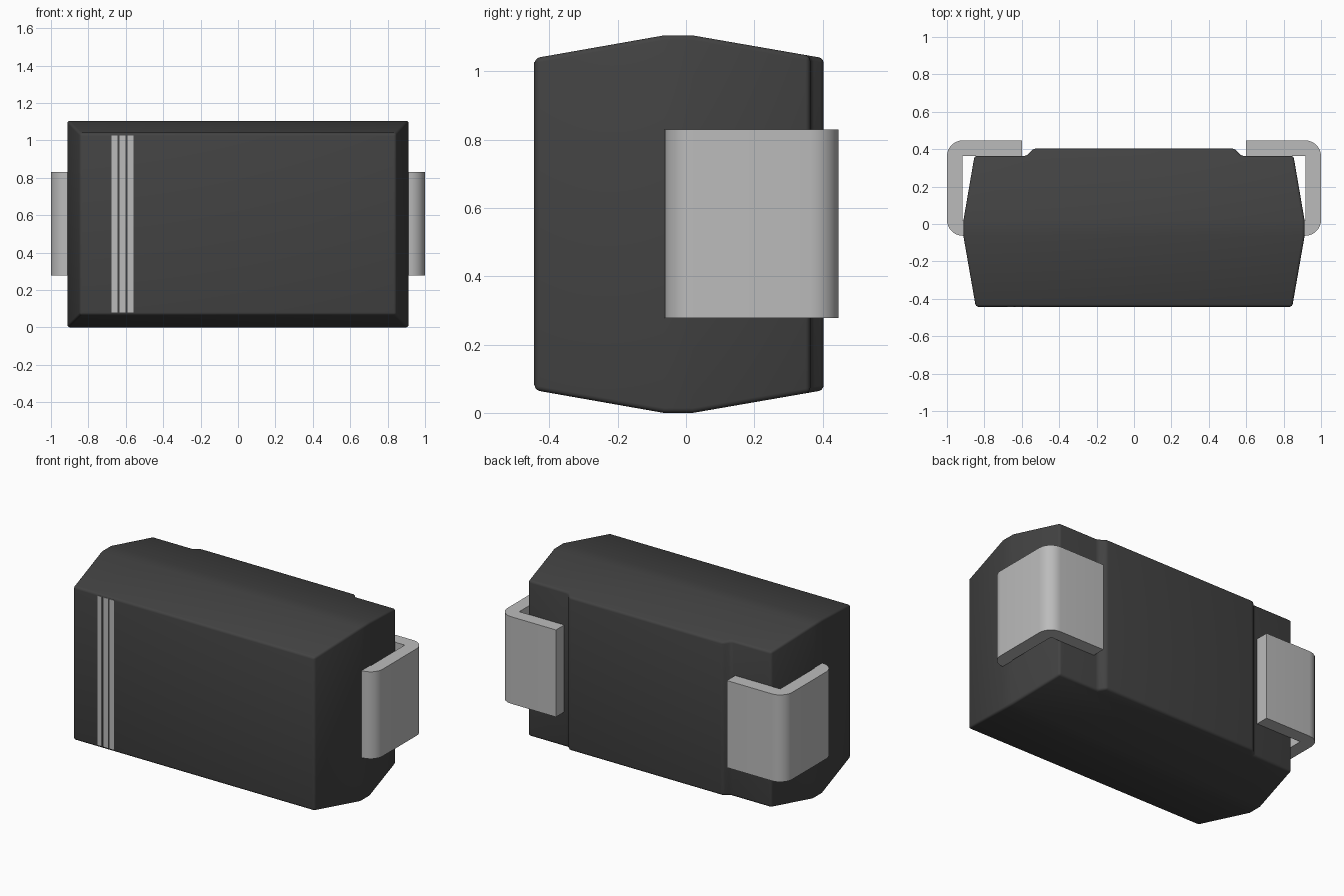
import bpy, bmesh, math

if "Cube" in bpy.data.objects:
    bpy.data.objects.remove(bpy.data.objects["Cube"])

ZC = 0.5525  # middle height


def material(name, rgb):
    m = bpy.data.materials.new(name)
    m.diffuse_color = (*rgb, 1)
    m.use_nodes = True
    m.node_tree.nodes["Principled BSDF"].inputs["Base Color"].default_value = m.diffuse_color
    return m


def make_object(name, bm, mat=None):
    bmesh.ops.recalc_face_normals(bm, faces=bm.faces)
    me = bpy.data.meshes.new(name)
    bm.to_mesh(me)
    bm.free()
    ob = bpy.data.objects.new(name, me)
    bpy.context.collection.objects.link(ob)
    if mat:
        me.materials.append(mat)
    return ob


def prism(name, profile, z0, z1, mat=None):
    """Extrude an XY outline from z0 to z1."""
    bm = bmesh.new()
    face = bm.faces.new([bm.verts.new((x, y, z0)) for x, y in profile])
    ext = bmesh.ops.extrude_face_region(bm, geom=[face])
    top = [v for v in ext["geom"] if isinstance(v, bmesh.types.BMVert)]
    bmesh.ops.translate(bm, verts=top, vec=(0, 0, z1 - z0))
    return make_object(name, bm, mat)


def arc(cx, cy, r, a0, a1, n=8):
    return [(cx + r * math.cos(math.radians(a0 + (a1 - a0) * i / n)),
             cy + r * math.sin(math.radians(a0 + (a1 - a0) * i / n))) for i in range(n + 1)]


def activate(ob):
    bpy.ops.object.select_all(action='DESELECT')
    ob.select_set(True)
    bpy.context.view_layer.objects.active = ob


dark = material("dark_plastic", (0.055, 0.055, 0.055))
metal = material("metal", (0.5, 0.5, 0.5))
paint = material("light_stripe", (0.5, 0.5, 0.5))

# Body: rectangular rings lofted along y, drafted to front and back
bm = bmesh.new()
rings = []
for y, hx, hz in [(-0.443, 0.846, 0.486), (-0.065, 0.912, 0.5525),
                  (0.02, 0.912, 0.5525), (0.403, 0.846, 0.486)]:
    rings.append([bm.verts.new((sx * hx, y, ZC + sz * hz))
                  for sx, sz in [(-1, -1), (1, -1), (1, 1), (-1, 1)]])
for a, b in zip(rings, rings[1:]):
    for i in range(4):
        j = (i + 1) % 4
        bm.faces.new((a[i], a[j], b[j], b[i]))
bm.faces.new(rings[0])
bm.faces.new(rings[-1])
body = make_object("body", bm, dark)

# Recesses on the back for the leads
for s in (-1, 1):
    cutter = prism("recess_cutter",
                   [(s * x, y) for x, y in [(0.525, 0.42), (0.573, 0.364), (1.2, 0.364), (1.2, 0.42)]],
                   -0.2, 1.4)
    cutter.hide_render = True
    mod = body.modifiers.new("recess", 'BOOLEAN')
    mod.operation = 'DIFFERENCE'
    mod.solver = 'EXACT'
    mod.object = cutter
    activate(body)
    bpy.ops.object.modifier_apply(modifier=mod.name)
    bpy.data.objects.remove(cutter)

# Softened body edges
bev = body.modifiers.new("soft_edges", 'BEVEL')
bev.width = 0.014
bev.segments = 3
bev.limit_method = 'ANGLE'
bev.angle_limit = math.radians(25)
bpy.ops.object.modifier_apply(modifier=bev.name)
bpy.ops.object.shade_smooth_by_angle(angle=math.radians(35))

# Bent leads: wrap from each end face round to the back
R = 0.085
outline = ([(0.60, 0.364), (0.916, 0.364), (0.916, 0.02), (0.88, 0.02), (0.88, -0.063)]
           + arc(1 - R, -0.063 + R, R, -90, 0)
           + arc(1 - R, 0.447 - R, R, 0, 90)
           + [(0.60, 0.447)])
for side, s in (("left", -1), ("right", 1)):
    lead = prism(side + "_lead", [(s * x, y) for x, y in outline], 0.278, 0.83, metal)
    activate(lead)
    bpy.ops.object.shade_smooth_by_angle(angle=math.radians(30))

# Polarity stripes on the front
for i in range(3):
    x = -0.675 + i * 0.0425
    prism(f"stripe_{i + 1}",
          [(x, -0.445), (x + 0.03, -0.445), (x + 0.03, -0.43), (x, -0.43)],
          0.08, 1.027, paint)
